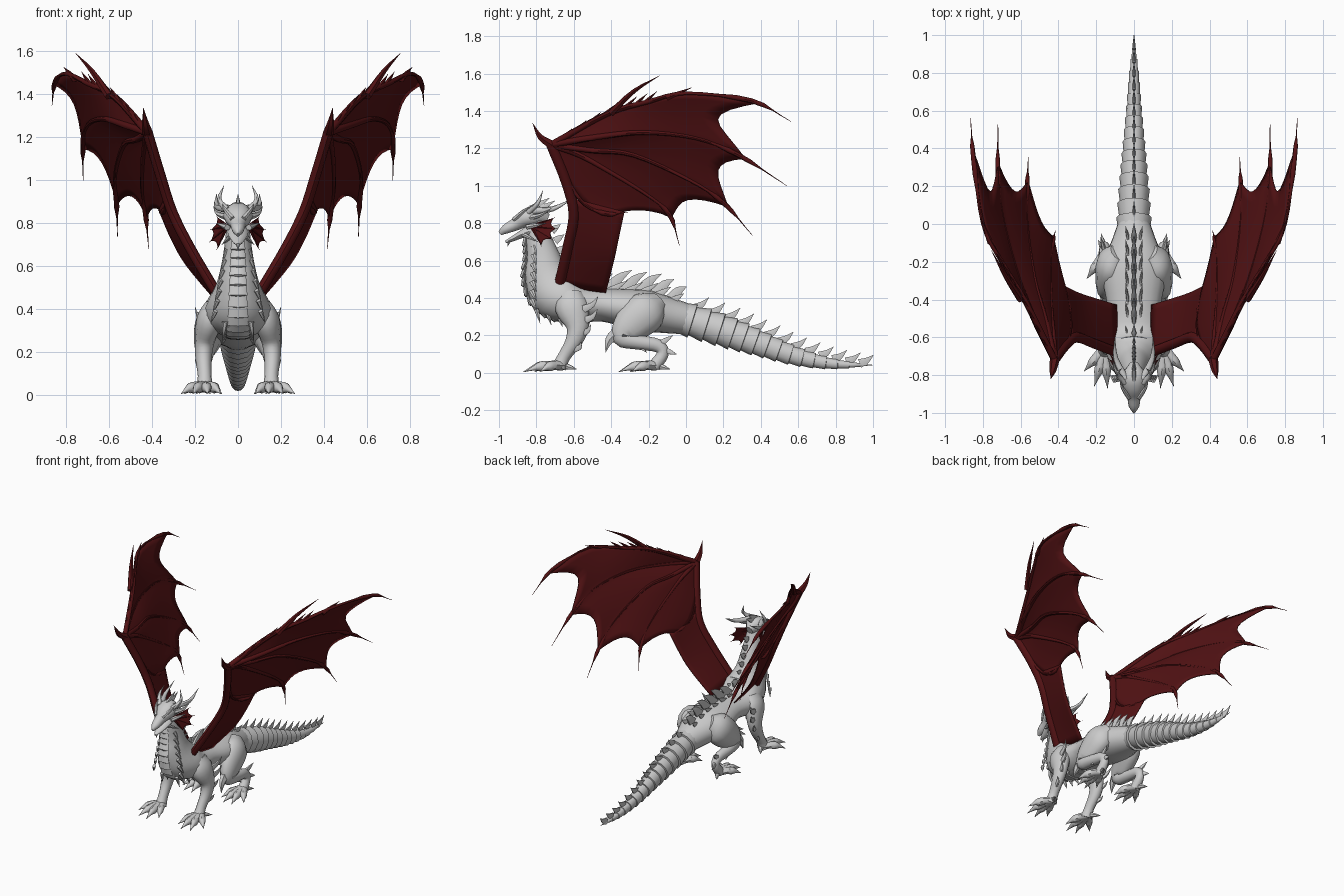
import bpy
import bmesh
import math
from mathutils import Vector

default_cube = bpy.data.objects.get("Cube")
if default_cube:
    bpy.data.objects.remove(default_cube, do_unlink=True)


def make_material(name, color):
    material = bpy.data.materials.new(name)
    material.use_nodes = True
    material.diffuse_color = color
    material.node_tree.nodes["Principled BSDF"].inputs["Base Color"].default_value = color
    return material


pale_grey = make_material("pale grey scales", (0.6, 0.6, 0.6, 1))
dark_red = make_material("dark red membrane", (0.085, 0.006, 0.007, 1))


def smooth(rows, steps=4):
    """Catmull-Rom interpolation of rows of any width."""
    rows = [Vector(row) for row in rows]
    padded = [rows[0] * 2 - rows[1]] + rows + [rows[-1] * 2 - rows[-2]]
    result = []
    for a, b, c, d in zip(padded, padded[1:], padded[2:], padded[3:]):
        for step in range(steps):
            t = step / steps
            result.append(b + (c - a) * (t / 2)
                          + (a * 2 - b * 5 + c * 4 - d) * (t * t / 2)
                          + (b * 3 - a - c * 3 + d) * (t * t * t / 2))
    return result + [rows[-1]]


def sample(points, t):
    """Point at fraction t along a list of points."""
    place = min(max(t, 0), 1) * (len(points) - 1)
    index = min(int(place), len(points) - 2)
    return points[index].lerp(points[index + 1], place - index)


def tube(bm, rows, sides=10, steps=4):
    """Skin rows of (x, y, z, half width, half height)."""
    rows = smooth(rows, steps) if steps > 1 else [Vector(row) for row in rows]
    centres = [Vector(row[:3]) for row in rows]
    rings = []
    for i, row in enumerate(rows):
        tangent = (centres[min(i + 1, len(rows) - 1)] - centres[max(i - 1, 0)]).normalized()
        side = Vector((1, 0, 0)) if abs(tangent.x) < 0.9 else Vector((0, 1, 0))
        side = (side - tangent * side.dot(tangent)).normalized()
        up = side.cross(tangent)
        ring = []
        for k in range(sides):
            angle = math.tau * k / sides
            offset = side * math.cos(angle) * max(row[3], 0.001) + up * math.sin(angle) * max(row[4], 0.001)
            ring.append(bm.verts.new(centres[i] + offset))
        rings.append(ring)
    for low, high in zip(rings, rings[1:]):
        for k in range(sides):
            j = (k + 1) % sides
            bm.faces.new((low[k], low[j], high[j], high[k]))
    bm.faces.new(rings[0])
    bm.faces.new(rings[-1])


def spike(bm, base, tip, width, height=None, bend=(0, 0, 0), sides=6):
    """Tapered horn, fin or thorn with an optional bend."""
    base, tip = Vector(base), Vector(tip)
    height = height or width
    middle = base.lerp(tip, 0.5) + Vector(bend)
    tube(bm, [(*base, width, height), (*middle, width * 0.65, height * 0.65), (*tip, 0, 0)], sides, 3)


def sheet(bm, first, second, scallop=0.0, reach=1.0, bulge=0.0):
    """Web stretched between two paths, with a scalloped far edge."""
    columns, count = 8, 12
    grid = []
    for i in range(columns + 1):
        v = i / columns
        arch = math.sin(math.pi * v)
        end = reach - scallop * arch
        line = []
        for j in range(count + 1):
            u = end * j / count
            point = sample(first, u).lerp(sample(second, u), v)
            point.x += bulge * arch * u
            line.append(bm.verts.new(point))
        grid.append(line)
    for left, right in zip(grid, grid[1:]):
        for j in range(count):
            bm.faces.new((left[j], left[j + 1], right[j + 1], right[j]))


def finish(bm, name, material, mirror=False, thickness=0.0):
    bmesh.ops.remove_doubles(bm, verts=bm.verts, dist=0.0002)
    bmesh.ops.recalc_face_normals(bm, faces=bm.faces)
    mesh = bpy.data.meshes.new(name)
    bm.to_mesh(mesh)
    bm.free()
    mesh.materials.append(material)
    part = bpy.data.objects.new(name, mesh)
    bpy.context.collection.objects.link(part)
    bpy.ops.object.select_all(action="DESELECT")
    part.select_set(True)
    bpy.context.view_layer.objects.active = part
    bpy.ops.object.shade_smooth_by_angle(angle=math.radians(45))
    if thickness:
        part.modifiers.new("Thickness", "SOLIDIFY").thickness = thickness
    if mirror:
        part.modifiers.new("Mirror", "MIRROR").use_mirror_merge = False


# Neck and torso
bm = bmesh.new()
tube(bm, [(0, -0.81, 0.82, 0.05, 0.05), (0, -0.79, 0.72, 0.06, 0.07), (0, -0.765, 0.62, 0.075, 0.09),
          (0, -0.745, 0.52, 0.1, 0.12), (0, -0.69, 0.42, 0.145, 0.14), (0, -0.58, 0.37, 0.16, 0.105),
          (0, -0.45, 0.365, 0.14, 0.09), (0, -0.3, 0.345, 0.165, 0.105), (0, -0.2, 0.33, 0.16, 0.11),
          (0, -0.08, 0.305, 0.115, 0.095), (0, 0.02, 0.285, 0.08, 0.08)], 20)
finish(bm, "body", pale_grey)

# Tail of overlapping scale rings
tail = smooth([(0, -0.04, 0.3, 0.09, 0.085), (0, 0.2, 0.225, 0.075, 0.083), (0, 0.4, 0.155, 0.058, 0.066),
               (0, 0.6, 0.085, 0.04, 0.047), (0, 0.8, 0.047, 0.024, 0.026), (0, 1, 0.042, 0, 0)])
bm = bmesh.new()
rings, segments = [], 16
for i in range(segments):
    for t, flare in ((i, 0.92), (i + 0.97, 1.1)):
        row = sample(tail, t / segments)
        rings.append((*row[:3], row[3] * flare, row[4] * flare))
tube(bm, rings, 12, 1)
finish(bm, "tail", pale_grey)

# Fins along the tail, back and nape
bm = bmesh.new()
for i in range(1, 14):
    x, y, z, width, height = sample(tail, i / 14)
    spike(bm, (0, y, z + height * 0.85), (0, y + 0.075, z + height + 0.045), 0.009, 0.028, (0, 0, -0.008))
for y, z, size in ((-0.6, 0.46, 0.06), (-0.5, 0.44, 0.09), (-0.42, 0.44, 0.11), (-0.34, 0.43, 0.11),
                   (-0.25, 0.43, 0.1), (-0.16, 0.42, 0.08), (-0.08, 0.39, 0.07)):
    spike(bm, (0, y, z), (0, y + size * 1.2, z + size), 0.016, 0.04, (0, 0, 0.015))
    for side in (-1, 1):
        spike(bm, (side * 0.03, y, z - 0.01), (side * 0.045, y + size, z + size * 0.5), 0.01, 0.025)
for i in range(5):
    z = 0.54 + i * 0.055
    spike(bm, (0, -0.65 - i * 0.017, z), (0, -0.59 - i * 0.02, z + 0.035), 0.01, 0.025)
finish(bm, "spine_fins", pale_grey)

# Overlapping throat and belly plates
bm = bmesh.new()
throat = smooth([(0, -0.855, 0.73), (0, -0.85, 0.62), (0, -0.862, 0.5), (0, -0.81, 0.36), (0, -0.68, 0.285), (0, -0.5, 0.275)])
for i in range(14):
    start, end = sample(throat, i / 14), sample(throat, (i + 1.2) / 14)
    drop = Vector((0, -0.014, -0.006))
    width = 0.035 + 0.002 * i
    tube(bm, [(*start, width * 0.8, 0.012), (*(end + drop), width, 0.012), (*(end + drop * 1.4), 0.005, 0.004)], 8, 1)
finish(bm, "throat_plates", pale_grey)

# Side thorns of neck and chest
bm = bmesh.new()
for i in range(7):
    z = 0.68 - i * 0.048
    x = 0.05 + i * 0.009
    spike(bm, (x, -0.815 - 0.002 * i, z), (x + 0.022, -0.8, z - 0.055), 0.012, 0.016)
for i in range(4):
    y = -0.8 + i * 0.06
    spike(bm, (0.06, y, 0.34 - i * 0.018), (0.07, y + 0.02, 0.265 - i * 0.01), 0.014)
finish(bm, "chest_thorns", pale_grey, mirror=True)

# Head, jaw and brows
bm = bmesh.new()
tube(bm, [(0, -0.995, 0.745, 0.006, 0.012), (0, -0.965, 0.768, 0.028, 0.026), (0, -0.91, 0.795, 0.038, 0.036),
          (0, -0.86, 0.825, 0.065, 0.05), (0, -0.8, 0.84, 0.066, 0.058), (0, -0.74, 0.82, 0.025, 0.03)], 10, 3)
tube(bm, [(0, -0.965, 0.7, 0.008, 0.007), (0, -0.93, 0.715, 0.026, 0.014), (0, -0.87, 0.745, 0.045, 0.024),
          (0, -0.8, 0.77, 0.05, 0.045)], 10, 3)
spike(bm, (0, -0.945, 0.685 + 0.02), (0, -0.955, 0.675), 0.01)
for z, reach in ((0.885, 0.07), (0.87, 0.1)):
    spike(bm, (0, -z + 0.06, z - 0.01), (0, -0.8 + reach, z + 0.05), 0.014, 0.025)
finish(bm, "head", pale_grey)

# Horns, brow ridges and cheek spikes
bm = bmesh.new()
spike(bm, (0.045, -0.82, 0.865), (0.1, -0.6, 0.935), 0.021, bend=(0.025, 0, -0.022), sides=8)
spike(bm, (0.05, -0.84, 0.86), (0.065, -0.765, 0.975), 0.017, bend=(0.03, 0.01, -0.008), sides=8)
spike(bm, (0.025, -0.92, 0.82), (0.075, -0.82, 0.895), 0.014, bend=(0.01, 0, 0.006))
spike(bm, (0.055, -0.83, 0.83), (0.115, -0.72, 0.88), 0.016, bend=(0.01, 0, -0.01))
spike(bm, (0.05, -0.85, 0.78), (0.1, -0.75, 0.8), 0.015)
spike(bm, (0.035, -0.87, 0.74), (0.075, -0.79, 0.7), 0.013)
finish(bm, "horns", pale_grey, mirror=True)

# Cheek frills
root = Vector((0.05, -0.83, 0.785))
frill_tips = [Vector(p) for p in ((0.1, -0.7, 0.83), (0.13, -0.685, 0.77), (0.135, -0.71, 0.71), (0.1, -0.77, 0.675))]
bm = bmesh.new()
for a, b in zip(frill_tips, frill_tips[1:]):
    sheet(bm, [root, a], [root, b], 0.12, 0.9)
finish(bm, "frill_webs", dark_red, mirror=True, thickness=0.005)
bm = bmesh.new()
for tip in frill_tips:
    spike(bm, root, tip, 0.008)
finish(bm, "frill_spines", dark_red, mirror=True)


def foot(bm, ankle, toes):
    """Clawed toes spreading from an ankle."""
    ankle = Vector(ankle)
    for tip in toes:
        tip = Vector((*tip, 0.006))
        near, knuckle, claw = (ankle.lerp(tip, t) for t in (0.35, 0.58, 0.75))
        tube(bm, [(*ankle, 0.03, 0.028), (near.x, near.y, 0.04, 0.026, 0.024), (knuckle.x, knuckle.y, 0.034, 0.024, 0.026),
                  (claw.x, claw.y, 0.026, 0.014, 0.014), (*tip, 0, 0)], 8, 3)


# Front legs
bm = bmesh.new()
tube(bm, [(0.1, -0.62, 0.42, 0.05, 0.07), (0.13, -0.61, 0.35, 0.062, 0.09), (0.155, -0.58, 0.25, 0.046, 0.062),
          (0.16, -0.6, 0.17, 0.038, 0.045), (0.155, -0.65, 0.09, 0.032, 0.034), (0.155, -0.68, 0.03, 0.04, 0.04)], 12)
foot(bm, (0.155, -0.66, 0.04), [(0.08, -0.81), (0.14, -0.87), (0.21, -0.86), (0.265, -0.78)])
spike(bm, (0.16, -0.64, 0.035), (0.2, -0.585, 0.02), 0.018)
for y, z, length in ((-0.55, 0.34, 0.1), (-0.545, 0.28, 0.09), (-0.565, 0.21, 0.07), (-0.6, 0.13, 0.05)):
    spike(bm, (0.17, y, z), (0.2, y + length * 0.8, z + length * 0.7), 0.014, 0.024, (0, 0.01, -0.01))
finish(bm, "front_legs", pale_grey, mirror=True)

# Hind legs
bm = bmesh.new()
tube(bm, [(0.08, -0.15, 0.38, 0.05, 0.06), (0.12, -0.21, 0.33, 0.078, 0.11), (0.145, -0.3, 0.25, 0.06, 0.095),
          (0.155, -0.34, 0.19, 0.042, 0.055), (0.158, -0.26, 0.165, 0.038, 0.04), (0.155, -0.15, 0.145, 0.03, 0.036),
          (0.155, -0.125, 0.1, 0.028, 0.032), (0.155, -0.17, 0.035, 0.036, 0.034)], 12)
foot(bm, (0.155, -0.16, 0.04), [(0.075, -0.3), (0.13, -0.36), (0.195, -0.355), (0.25, -0.29)])
spike(bm, (0.16, -0.14, 0.035), (0.19, -0.085, 0.02), 0.018)
for y, z, rise in ((-0.13, 0.16, 0.04), (-0.11, 0.12, -0.02), (-0.27, 0.16, -0.05)):
    spike(bm, (0.16, y, z), (0.175, y + 0.06, z + rise), 0.014, 0.02)
spike(bm, (0.15, -0.36, 0.22), (0.165, -0.43, 0.11), 0.03, 0.04, (0, -0.015, 0.01))
finish(bm, "hind_legs", pale_grey, mirror=True)

# Wing bones: arm, then fingers from the leading edge inward
wrist = (0.42, -0.72, 1.22)
arm = smooth([(0.09, -0.68, 0.46), (0.22, -0.63, 0.68), (0.305, -0.6, 0.85), (0.36, -0.64, 1.02), wrist])
rear = smooth([(0.09, -0.43, 0.42), (0.24, -0.385, 0.6), (0.31, -0.36, 0.72), (0.37, -0.33, 0.86)])
fingers = [smooth(path) for path in (
    [wrist, (0.57, -0.42, 1.385), (0.7, -0.2, 1.45), (0.8, 0, 1.495), (0.85, 0.35, 1.455), (0.865, 0.56, 1.345)],
    [wrist, (0.54, -0.48, 1.26), (0.63, -0.23, 1.285), (0.7, 0.05, 1.255), (0.72, 0.28, 1.165), (0.72, 0.54, 1)],
    [wrist, (0.47, -0.5, 1.19), (0.53, -0.28, 1.165), (0.57, 0.02, 1.03), (0.565, 0.2, 0.91), (0.56, 0.355, 0.735)],
    [wrist, (0.43, -0.58, 1.17), (0.44, -0.45, 1.1), (0.445, -0.22, 0.96), (0.43, -0.09, 0.85), (0.415, -0.035, 0.68)],
    [wrist, (0.385, -0.67, 1.1), (0.36, -0.63, 1.02), (0.335, -0.54, 0.9), (0.35, -0.42, 0.85), (0.37, -0.31, 0.86)])]
bm = bmesh.new()
tube(bm, [(*p, 0.024, 0.028) for p in arm], 8, 1)
for path in fingers:
    last = len(path) - 1
    rows = []
    for i, p in enumerate(path):
        radius = 0.018 * (1 - i / last) ** 0.7 + (0.007 if 0.72 < i / last < 0.9 else 0)
        rows.append((*p, radius, radius))
    tube(bm, rows, 8, 1)
# Thumb claw, long thorn and leading edge thorns
spike(bm, wrist, (0.44, -0.82, 1.335), 0.026, bend=(0, -0.01, -0.015))
spike(bm, (0.6, -0.4, 1.39), (0.755, -0.14, 1.59), 0.02, bend=(0, -0.01, 0.015))
spike(bm, (0.76, -0.1, 1.47), (0.81, 0.03, 1.525), 0.016)
for i in range(8):
    base = sample(fingers[0], 0.03 + i * 0.05)
    spike(bm, base, base + Vector((0.04, 0.065, 0.06)), 0.012)
finish(bm, "wing_bones", dark_red, mirror=True)

# Wing membranes
bm = bmesh.new()
for a, b, scallop in zip(fingers, fingers[1:], (0.13, 0.1, 0.1, 0.08)):
    sheet(bm, a, b, scallop, 0.83, -0.012)
sheet(bm, arm[:11], rear)
finish(bm, "wing_membranes", dark_red, mirror=True, thickness=0.007)
